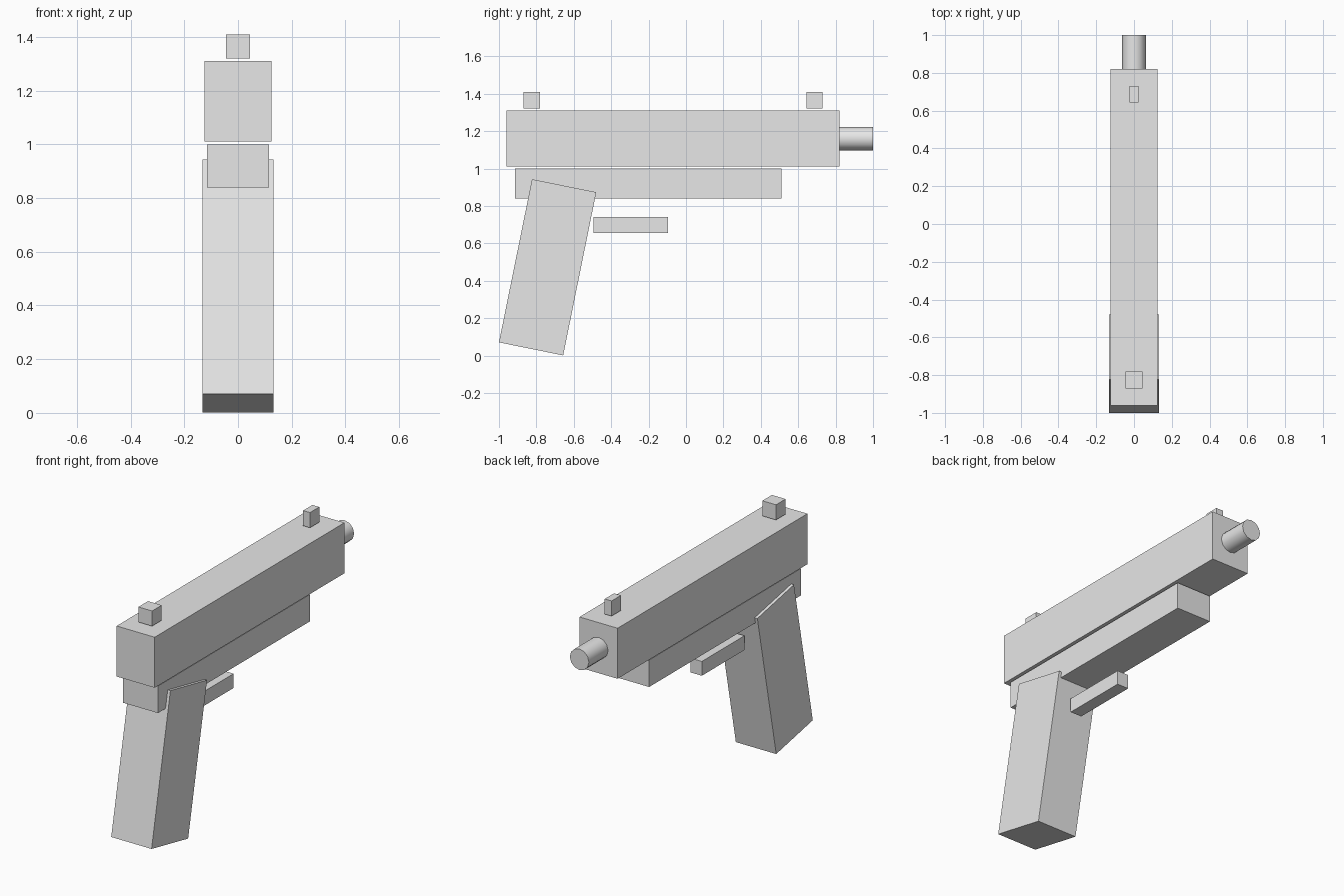
import bpy
import math

if "Cube" in bpy.data.objects:
    bpy.data.objects.remove(bpy.data.objects["Cube"], do_unlink=True)

# Single flat colour
grey = bpy.data.materials.new("light_grey")
grey.use_nodes = True
colour = (0.8, 0.8, 0.8, 1)
grey.diffuse_color = colour
grey.node_tree.nodes["Principled BSDF"].inputs["Base Color"].default_value = colour


def box(name, width, y_range, z_range, tilt=0):
    """Box centred on x = 0, spanning the ranges before any tilt about x."""
    (y0, y1), (z0, z1) = y_range, z_range
    bpy.ops.mesh.primitive_cube_add(
        size=1, location=(0, (y0 + y1) / 2, (z0 + z1) / 2), rotation=(tilt, 0, 0))
    obj = bpy.context.object
    obj.name = name
    obj.scale = (width, y1 - y0, z1 - z0)
    bpy.ops.object.transform_apply(location=False, rotation=False, scale=True)
    obj.data.materials.append(grey)
    return obj


# Upper slide and lower frame
box("slide", 0.25, (-0.96, 0.82), (1.01, 1.31))
box("frame", 0.23, (-0.915, 0.51), (0.84, 1.0))

# Raked grip
box("grip", 0.265, (-0.915, -0.565), (0.027, 0.917), tilt=-0.2)

# Bar below the frame
box("trigger_guard", 0.075, (-0.495, -0.095), (0.655, 0.74))

# Sights
box("rear_sight", 0.09, (-0.87, -0.78), (1.32, 1.41))
box("front_sight", 0.045, (0.643, 0.73), (1.32, 1.41))

# Barrel along y
bpy.ops.mesh.primitive_cylinder_add(
    vertices=12, radius=0.0625, depth=0.2,
    location=(0, 0.9, 1.16), rotation=(math.pi / 2, 0, 0))
barrel = bpy.context.object
barrel.name = "barrel"
barrel.data.materials.append(grey)
bpy.ops.object.shade_smooth_by_angle(angle=math.radians(40))
